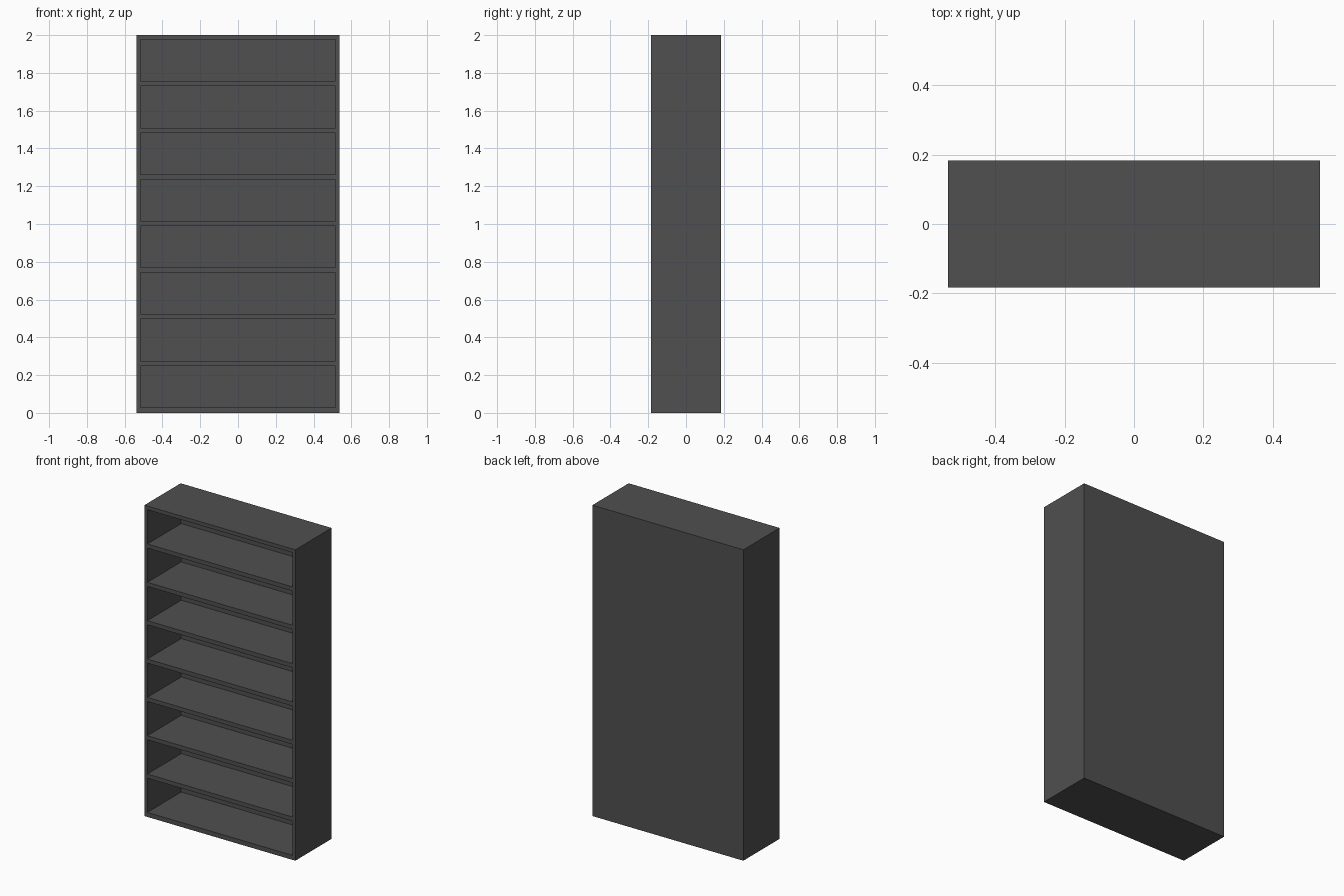
import bpy

if "Cube" in bpy.data.objects:
    bpy.data.objects.remove(bpy.data.objects["Cube"])

W, D, H = 1.074, 0.368, 2.0             # overall size
SIDE, BACK = 0.021, 0.024               # panel thicknesses
BASE, TOP, SHELF = 0.029, 0.024, 0.0265
COUNT = 8                               # compartments
OPEN_H = (H - BASE - TOP - (COUNT - 1) * SHELF) / COUNT


def box(name, x0, x1, y0, y1, z0, z1):
    bpy.ops.mesh.primitive_cube_add(
        size=1, location=((x0 + x1) / 2, (y0 + y1) / 2, (z0 + z1) / 2))
    ob = bpy.context.object
    ob.name = name
    ob.scale = (x1 - x0, y1 - y0, z1 - z0)
    bpy.ops.object.transform_apply(location=True, rotation=False, scale=True)
    return ob


# Solid cabinet block
case = box("bookcase", -W / 2, W / 2, -D / 2, D / 2, 0, H)
mat = bpy.data.materials.new("dark_grey")
mat.diffuse_color = (0.08, 0.08, 0.08, 1)
mat.use_nodes = True
mat.node_tree.nodes["Principled BSDF"].inputs["Base Color"].default_value = mat.diffuse_color
case.data.materials.append(mat)

# Stack of compartment cutters, repeated upwards
cutter = box("compartment_cutter", -W / 2 + SIDE, W / 2 - SIDE,
             -D / 2 - 0.1, D / 2 - BACK, BASE, BASE + OPEN_H)
cutter.data.materials.append(mat)
arr = cutter.modifiers.new("stack", 'ARRAY')
arr.count = COUNT
arr.use_relative_offset = False
arr.use_constant_offset = True
arr.constant_offset_displace = (0, 0, OPEN_H + SHELF)
cutter.hide_render = True

# Hollow out the shelves, leaving flush fronts and a closed back
cut = case.modifiers.new("compartments", 'BOOLEAN')
cut.operation = 'DIFFERENCE'
cut.solver = 'EXACT'
cut.object = cutter
bpy.context.view_layer.objects.active = case
bpy.ops.object.modifier_apply(modifier=cut.name)
bpy.data.objects.remove(cutter)
